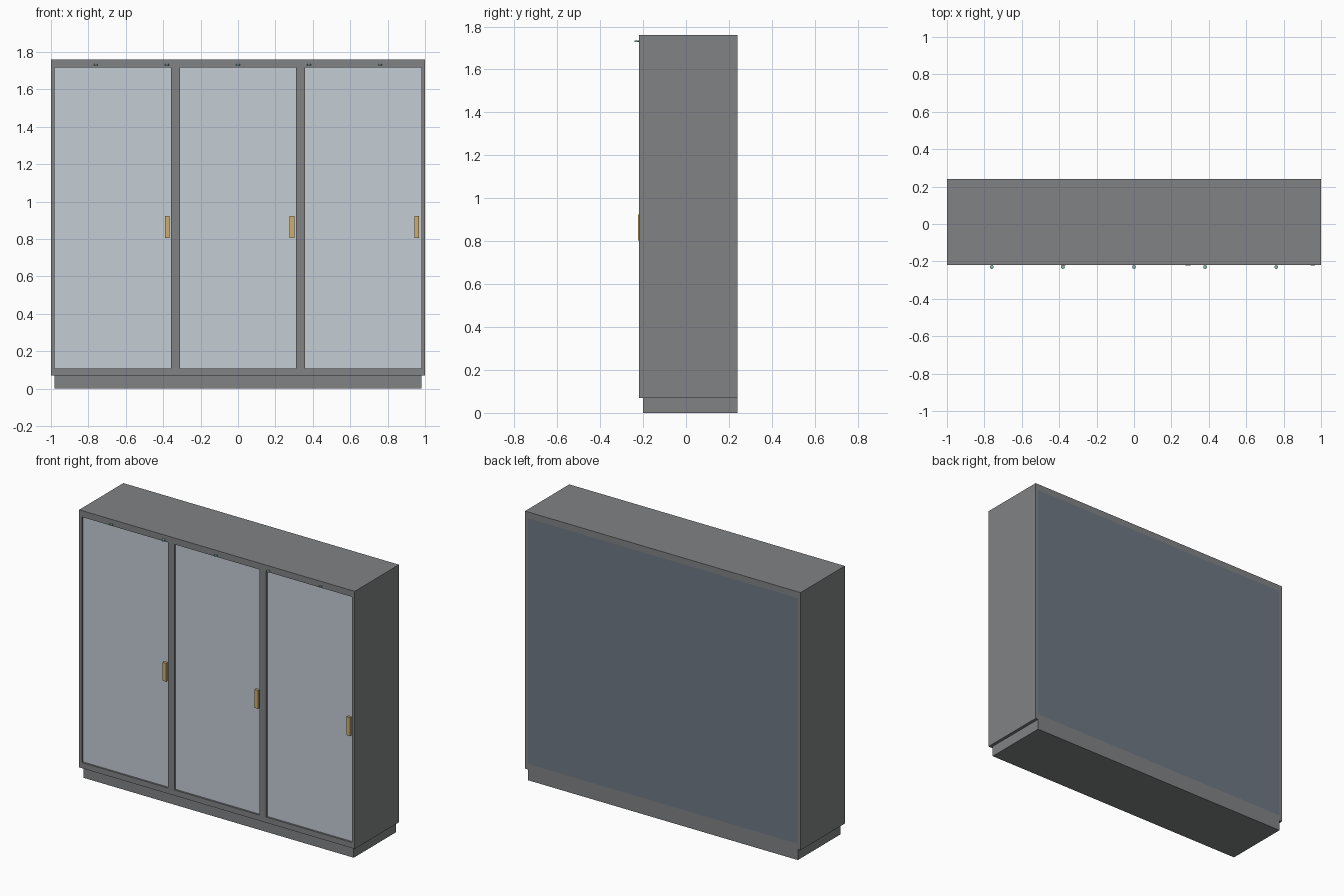
import bpy

if "Cube" in bpy.data.objects:
    bpy.data.objects.remove(bpy.data.objects["Cube"])


def material(name, rgb):
    m = bpy.data.materials.new(name)
    m.diffuse_color = (*rgb, 1)
    m.use_nodes = True
    m.node_tree.nodes["Principled BSDF"].inputs["Base Color"].default_value = m.diffuse_color
    return m


FRAME = material("frame_grey", (0.22, 0.225, 0.23))
DOOR = material("door_pale", (0.55, 0.61, 0.66))
BACK = material("back_slate", (0.16, 0.19, 0.23))
BRASS = material("handle_brass", (0.62, 0.42, 0.16))
TEAL = material("light_teal", (0.25, 0.5, 0.45))


def box(name, x, y, z, mat):
    """Axis-aligned box from (min, max) ranges."""
    bpy.ops.mesh.primitive_cube_add(size=1, location=[sum(r) / 2 for r in (x, y, z)])
    ob = bpy.context.object
    ob.name = name
    ob.scale = [r[1] - r[0] for r in (x, y, z)]
    bpy.ops.object.transform_apply(location=False, rotation=False, scale=True)
    ob.data.materials.append(mat)
    return ob


FRONT, REAR = -0.218, 0.24
BOTTOM, TOP = 0.07, 1.76
LOW, HIGH = 0.107, 1.718      # door opening heights
SIDE = 0.98                   # inner face of the side walls

# Plinth and carcass
box("plinth", (-0.98, 0.98), (-0.2, REAR), (0, BOTTOM), FRAME)
box("bottom_panel", (-SIDE, SIDE), (FRONT, REAR), (BOTTOM, LOW), FRAME)
box("top_panel", (-SIDE, SIDE), (FRONT, REAR), (HIGH, TOP), FRAME)
for label, s in (("left", -1), ("right", 1)):
    box(f"{label}_side", sorted((s * SIDE, s)), (FRONT, REAR), (BOTTOM, TOP), FRAME)
    box(f"{label}_divider", sorted((s * 0.31, s * 0.357)), (FRONT, 0.23),
        (LOW, HIGH), FRAME)
box("back_panel", (-SIDE, SIDE), (0.23, REAR), (LOW, HIGH), BACK)

# Recessed doors with upright pull handles
openings = ((-SIDE, -0.357), (-0.31, 0.31), (0.357, SIDE))
for i, span in enumerate(openings):
    box(f"door_{i + 1}", span, (-0.206, -0.186), (LOW, HIGH), DOOR)
    hx = -0.378 + i * 0.667
    box(f"handle_{i + 1}", (hx - 0.0125, hx + 0.0125), (-0.223, -0.206),
        (0.804, 0.924), BRASS)

# Small disc lights along the top rail
for i in range(5):
    bpy.ops.mesh.primitive_cylinder_add(vertices=16, radius=0.01, depth=0.008,
                                        location=((i - 2) * 0.38, -0.23, 1.731))
    disc = bpy.context.object
    disc.name = f"disc_light_{i + 1}"
    disc.data.materials.append(TEAL)
    bpy.ops.object.shade_smooth_by_angle()
